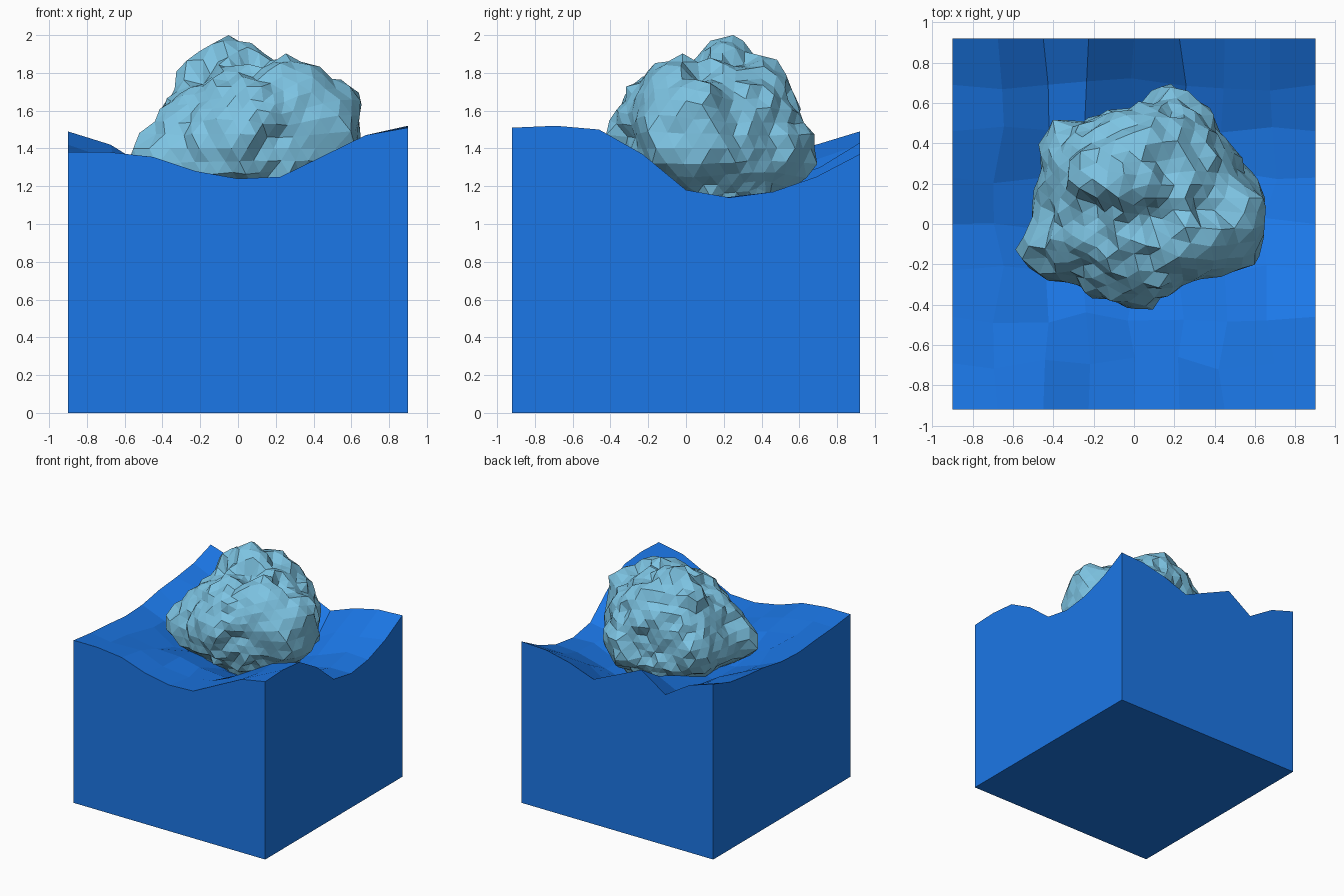
import bpy, bmesh, math, random
from mathutils import Vector, noise

if "Cube" in bpy.data.objects:
    bpy.data.objects.remove(bpy.data.objects["Cube"])

random.seed(4)


def material(name, rgb):
    m = bpy.data.materials.new(name)
    m.diffuse_color = (*rgb, 1)
    m.use_nodes = True
    m.node_tree.nodes["Principled BSDF"].inputs["Base Color"].default_value = m.diffuse_color
    return m


def add_object(name, bm, mat):
    bmesh.ops.recalc_face_normals(bm, faces=bm.faces)
    me = bpy.data.meshes.new(name)
    bm.to_mesh(me)
    bm.free()
    me.materials.append(mat)
    ob = bpy.data.objects.new(name, me)
    bpy.context.collection.objects.link(ob)
    return ob


water_blue = material("water_blue", (0.012, 0.2, 0.86))
ice_blue = material("ice_blue", (0.205, 0.55, 0.765))

# Water block: wavy top blended from the heights of its four rims
N = 8
HX, HY = 0.9, 0.92
front = [1.38, 1.38, 1.355, 1.28, 1.24, 1.25, 1.36, 1.47, 1.51]
back = [1.49, 1.42, 1.28, 1.43, 1.33, 1.23, 1.31, 1.36, 1.37]
left = [1.38, 1.355, 1.34, 1.32, 1.33, 1.37, 1.39, 1.42, 1.49]
right = [1.51, 1.52, 1.50, 1.37, 1.18, 1.14, 1.17, 1.25, 1.37]


def wave_height(i, j):
    u, v = i / N, j / N
    rims = (front[i] * (1 - v) + back[i] * v) + (left[j] * (1 - u) + right[j] * u)
    corners = ((front[0] * (1 - u) + front[N] * u) * (1 - v)
               + (back[0] * (1 - u) + back[N] * u) * v)
    return rims - corners - 0.05 * math.sin(math.pi * u) * math.sin(math.pi * v)


bm = bmesh.new()
grid = {}
for i in range(N + 1):
    for j in range(N + 1):
        x, y, z = -HX + 2 * HX * i / N, -HY + 2 * HY * j / N, wave_height(i, j)
        if 0 < i < N and 0 < j < N:
            x += random.uniform(-0.035, 0.035)
            y += random.uniform(-0.035, 0.035)
            z += random.uniform(-0.02, 0.02)
        grid[i, j] = bm.verts.new((x, y, z))
for i in range(N):
    for j in range(N):
        bm.faces.new((grid[i, j], grid[i + 1, j], grid[i + 1, j + 1], grid[i, j + 1]))

# Straight walls and floor under the rim
rim = ([grid[i, 0] for i in range(N)] + [grid[N, j] for j in range(N)]
       + [grid[i, N] for i in range(N, 0, -1)] + [grid[0, j] for j in range(N, 0, -1)])
base = [bm.verts.new((v.co.x, v.co.y, 0)) for v in rim]
for k in range(len(rim)):
    n = (k + 1) % len(rim)
    bm.faces.new((rim[k], base[k], base[n], rim[n]))
bm.faces.new(base)
add_object("water_block", bm, water_blue)

# Iceberg: faceted ball pulled out to a set of crags, roughened with noise
centre = Vector((0.05, 0.13, 1.4))
waist = [
    (0.65, 0.10, 1.45), (0.61, -0.18, 1.50), (0.37, -0.25, 1.40), (0.20, -0.29, 1.40),
    (0.03, -0.41, 1.53), (-0.17, -0.36, 1.50), (-0.30, -0.28, 1.42), (-0.48, -0.28, 1.38),
    (-0.58, -0.16, 1.38), (-0.50, 0.02, 1.40), (-0.48, 0.22, 1.42), (-0.43, 0.46, 1.42),
    (-0.20, 0.52, 1.42), (0.00, 0.56, 1.42), (0.20, 0.69, 1.38), (0.36, 0.58, 1.42),
    (0.42, 0.42, 1.45), (0.55, 0.33, 1.45),
]
# Two ridges with a saddle between them, and a sharp summit
upper = [
    (0.61, 0.02, 1.72), (0.44, -0.08, 1.83), (0.29, -0.12, 1.86), (0.10, -0.27, 1.74),
    (0.05, -0.13, 1.83), (-0.22, -0.20, 1.64), (-0.40, -0.18, 1.49), (-0.41, 0.05, 1.53),
    (-0.37, 0.15, 1.66), (-0.28, 0.27, 1.87), (-0.16, 0.30, 1.88), (-0.18, 0.05, 1.76),
    (0.08, 0.03, 1.78), (0.35, 0.08, 1.76), (0.42, 0.28, 1.70), (0.15, 0.28, 1.85),
    (0.13, 0.46, 1.85), (0.17, 0.57, 1.64), (-0.27, 0.42, 1.68), (0.32, 0.48, 1.70),
    (-0.05, 0.25, 2.02), (0.04, 0.26, 1.94),
]
# Narrowing foot below the waterline
foot = [(0.05 + 0.38 * math.cos(k * math.tau / 8),
         0.14 + 0.36 * math.sin(k * math.tau / 8), 1.12) for k in range(8)]
foot.append((0.05, 0.13, 1.0))

targets = []
for c in waist + upper + foot:
    d = Vector(c) - centre
    targets.append((d.normalized(), d.length))


def radius(d):
    total = weight = 0
    for direction, length in targets:
        w = 1 / (1 - d.dot(direction) + 0.002) ** 2
        total += w * length
        weight += w
    rough = 0.025 * noise.noise(d * 6) + 0.04 * noise.noise(d * 12 + Vector((7, 3, 1)))
    return total / weight + rough - 0.003


bm = bmesh.new()
bmesh.ops.create_icosphere(bm, subdivisions=4, radius=1)
for v in bm.verts:
    d = v.co.normalized()
    v.co = centre + d * radius(d)
    v.co.z = min(v.co.z, 1.97)
peak = min(bm.verts, key=lambda v: (v.co - Vector((-0.05, 0.25, 2.0))).length)
peak.co = (-0.05, 0.25, 2.0)
add_object("iceberg", bm, ice_blue)
